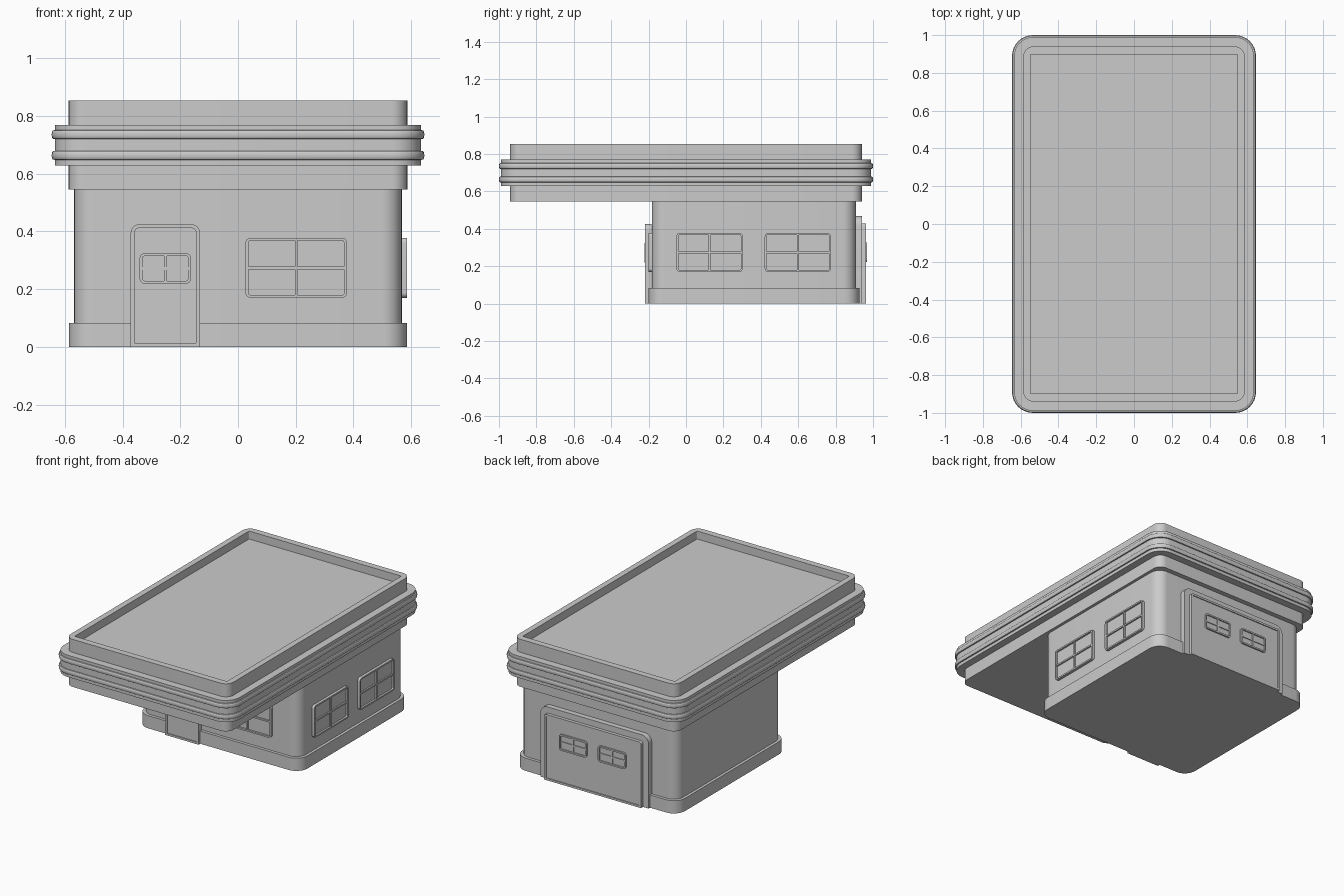
import bpy, bmesh, math
from mathutils import Matrix, Vector

if "Cube" in bpy.data.objects:
    bpy.data.objects.remove(bpy.data.objects["Cube"])

SEG = 8


def rounded_rect(hx, hy, r_top, r_bottom):
    """Outline of a rounded rectangle, counter-clockwise from the right side."""
    pts = []
    for k, (sx, sy) in enumerate([(1, 1), (-1, 1), (-1, -1), (1, -1)]):
        r = r_top if sy > 0 else r_bottom
        for i in range(SEG + 1):
            a = math.pi / 2 * (k + i / SEG)
            pts.append((sx * (hx - r) + r * math.cos(a), sy * (hy - r) + r * math.sin(a)))
    return pts


def loft(name, sections, matrix=Matrix(), square_bottom=False):
    """Closed solid through rounded-rectangle sections (half x, half y, radius, z)."""
    bm = bmesh.new()
    rings = []
    for hx, hy, r, z in sections:
        outline = rounded_rect(hx, hy, r, 0 if square_bottom else r)
        rings.append([bm.verts.new(matrix @ Vector((x, y, z))) for x, y in outline])
    n = len(rings[0])
    for a, b in zip(rings, rings[1:]):
        for i in range(n):
            j = (i + 1) % n
            bm.faces.new((a[i], a[j], b[j], b[i]))
    bm.faces.new(rings[0][::-1])
    bm.faces.new(rings[-1])
    bmesh.ops.remove_doubles(bm, verts=bm.verts, dist=1e-5)
    bmesh.ops.recalc_face_normals(bm, faces=bm.faces)
    mesh = bpy.data.meshes.new(name)
    bm.to_mesh(mesh)
    bm.free()
    obj = bpy.data.objects.new(name, mesh)
    bpy.context.collection.objects.link(obj)
    bpy.ops.object.select_all(action='DESELECT')
    obj.select_set(True)
    bpy.context.view_layer.objects.active = obj
    bpy.ops.object.shade_smooth_by_angle(angle=math.radians(35))
    return obj


def facing(side, u, z, depth):
    """Local x = along the wall, y = up, z = outward, placed on one side."""
    angle, pos = {'front': (0, (u, depth, z)),
                  'right': (90, (depth, u, z)),
                  'back': (180, (u, depth, z))}[side]
    return (Matrix.Translation(pos) @ Matrix.Rotation(math.radians(angle), 4, 'Z')
            @ Matrix.Rotation(math.pi / 2, 4, 'X'))


def panel(name, m, hx, hy, r, height, rim, recess, square_bottom=False):
    """Raised panel with a narrow rim around a recessed field."""
    ri = max(r - rim, 0)
    loft(name, [(hx, hy, r, -0.015), (hx, hy, r, height),
                (hx - rim, hy - rim, ri, height),
                (hx - rim, hy - rim, ri, height - recess)], m, square_bottom)


def window(name, side, u, z, depth, hx, hy, height=0.018, recess=0.012):
    m = facing(side, u, z, depth)
    panel(name + "_frame", m, hx, hy, 0.018, height, 0.01, recess)
    for part, bx, by in (("upright", 0.005, hy - 0.009), ("crossbar", hx - 0.009, 0.005)):
        top = height - (0.002 if part == "upright" else 0.003)
        loft(f"{name}_{part}", [(bx, by, 0, height - recess - 0.004), (bx, by, 0, top)], m)


# Walls with plinth
loft("walls", [(0.586, 0.564, 0.08, 0), (0.586, 0.564, 0.08, 0.083),
               (0.568, 0.545, 0.07, 0.083), (0.568, 0.545, 0.07, 0.55)],
     Matrix.Translation((0, 0.363, 0)))

# Overhanging roof: soffit, banded fascia, parapet and recessed deck
roof = [(0.587, 0.94, 0.055, 0.545), (0.587, 0.94, 0.055, 0.628), (0.635, 0.989, 0.1, 0.628)]
for zc in (0.664, 0.736):
    for i in range(9):
        a = math.pi * i / 8
        d = 0.011 * math.sqrt(max(math.sin(a), 0))
        roof.append((0.635 + d, 0.989 + d, 0.1 + d, zc - 0.0155 * math.cos(a)))
roof += [(0.635, 0.989, 0.1, 0.77), (0.587, 0.94, 0.055, 0.77), (0.587, 0.94, 0.055, 0.855),
         (0.549, 0.898, 0.006, 0.855), (0.549, 0.898, 0.006, 0.803)]
loft("roof", roof)

# Front door
panel("front_door", facing('front', -0.252, 0.2125, -0.2), 0.12, 0.2125, 0.03,
      0.018, 0.013, 0.006, True)
window("front_door_window", 'front', -0.252, 0.272, -0.21, 0.089, 0.053, 0.011, 0.008)

# Large windows on the front and right walls
window("front_window", 'front', 0.202, 0.274, -0.182, 0.176, 0.104)
for i, y in enumerate((0.126, 0.598)):
    window(f"side_window_{i + 1}", 'right', y, 0.274, 0.568, 0.177, 0.104)

# Garage surround, door and its pair of windows on the back
loft("garage_surround", [(0.39, 0.234, 0.05, -0.01), (0.39, 0.234, 0.05, 0.035)],
     facing('back', 0, 0.234, 0.907), True)
panel("garage_door", facing('back', 0, 0.214, 0.942), 0.35, 0.214, 0.015,
      0.021, 0.013, 0.006, True)
for i, x in enumerate((0.14, -0.14)):
    window(f"garage_window_{i + 1}", 'back', x, 0.275, 0.957, 0.1, 0.053, 0.01, 0.008)
